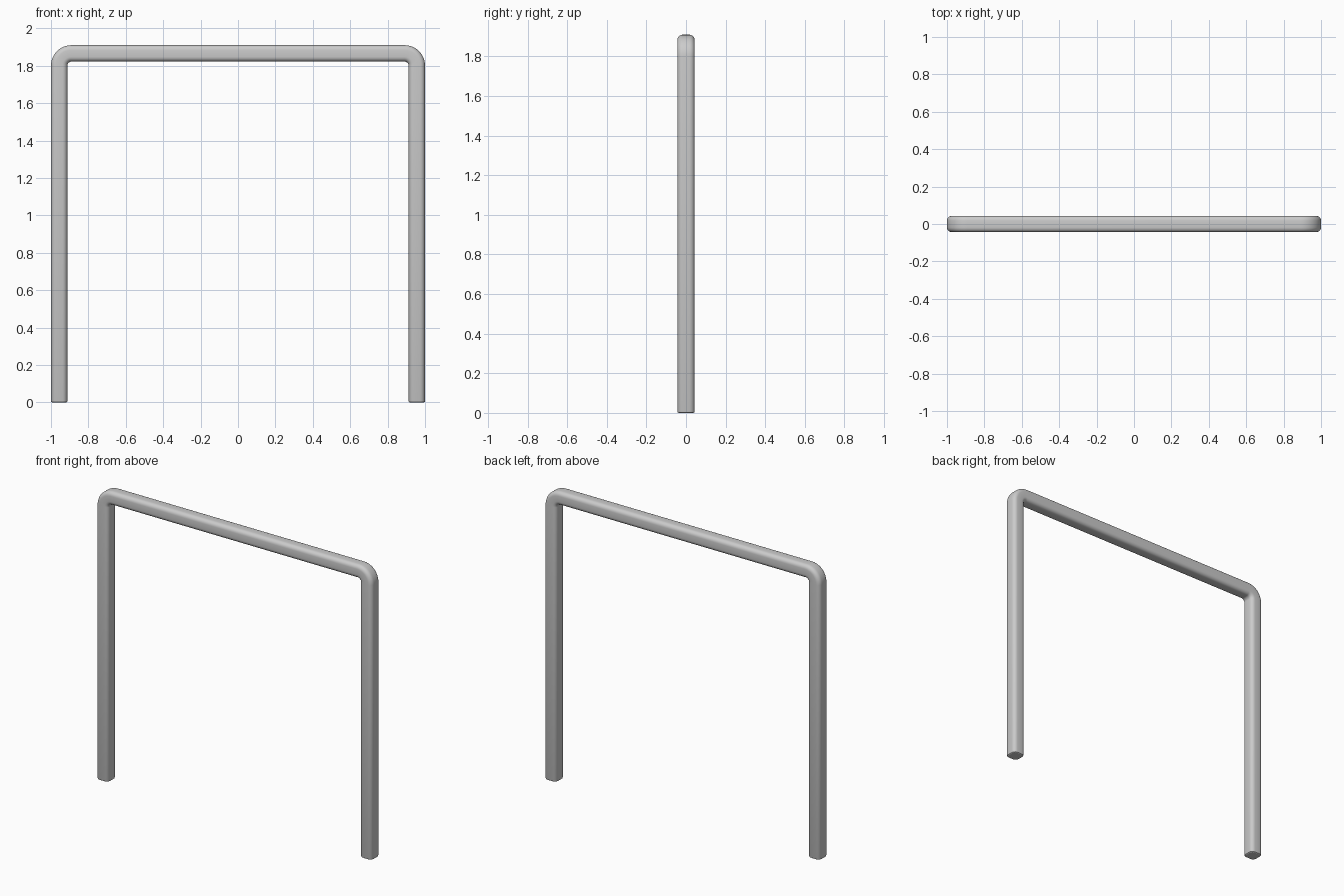
import bpy, bmesh
from math import sin, cos, pi

if "Cube" in bpy.data.objects:
    bpy.data.objects.remove(bpy.data.objects["Cube"])

W = 0.088          # tube thickness
H = W / 2
R = 0.026          # rounding of the tube's long edges
TOP = 1.91         # overall height
BEND = 0.065       # centre-line bend radius


def section(steps=5):
    """Rounded square cross-section as (across, depth) points."""
    pts = []
    for q, (sx, sy) in enumerate([(1, 1), (-1, 1), (-1, -1), (1, -1)]):
        for i in range(steps + 1):
            a = (q + i / steps) * pi / 2
            pts.append((sx * (H - R) + R * cos(a), sy * (H - R) + R * sin(a)))
    return pts


# Path stations: x, z, outward normal angle, section scale
cx, cz = 1 - H - BEND, TOP - H - BEND
right = [(1 - H, 0, 0, 0.86), (1 - H, 0.003, 0, 0.96), (1 - H, 0.008, 0, 1)]
for i in range(13):
    a = i / 12 * pi / 2
    right.append((cx + BEND * cos(a), cz + BEND * sin(a), a, 1))
path = right + [(-x, z, pi - a, s) for x, z, a, s in reversed(right)]

# Sweep the section along the path
bm = bmesh.new()
rings = [[bm.verts.new((x + u * s * cos(a), v * s, z + u * s * sin(a)))
          for u, v in section()] for x, z, a, s in path]
n = len(rings[0])
for r0, r1 in zip(rings, rings[1:]):
    for i in range(n):
        j = (i + 1) % n
        bm.faces.new((r0[i], r0[j], r1[j], r1[i]))
bm.faces.new(rings[0])
bm.faces.new(rings[-1])
bmesh.ops.recalc_face_normals(bm, faces=bm.faces)

mesh = bpy.data.meshes.new("bent_tube_frame")
bm.to_mesh(mesh)
bm.free()
frame = bpy.data.objects.new("bent_tube_frame", mesh)
bpy.context.collection.objects.link(frame)
bpy.context.view_layer.objects.active = frame
frame.select_set(True)
bpy.ops.object.shade_smooth_by_angle(angle=pi / 6)
